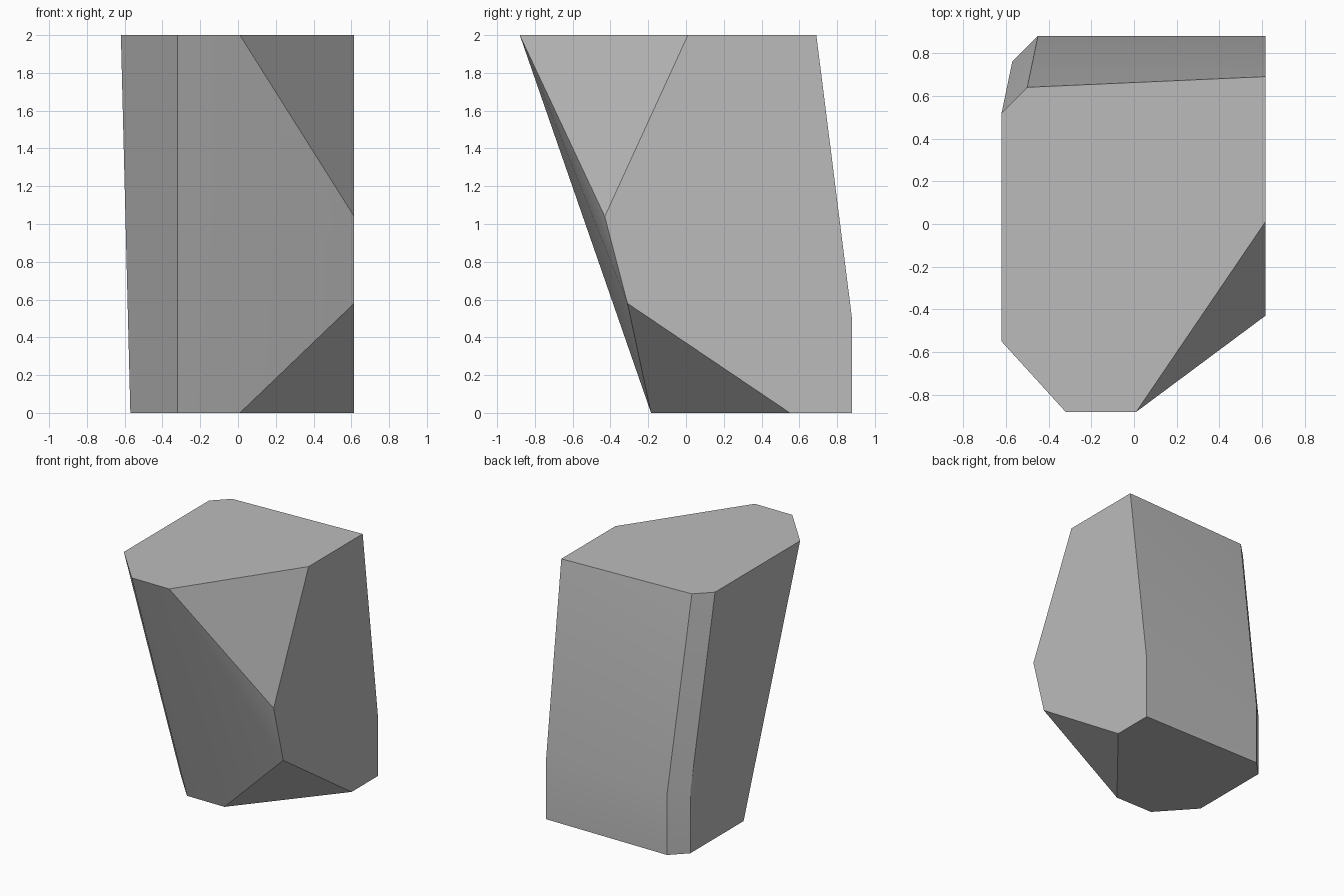
import bpy
import bmesh
import math

cube = bpy.data.objects.get("Cube")
if cube:
    bpy.data.objects.remove(cube, do_unlink=True)

# Single stone colour
stone = bpy.data.materials.new("stone_grey")
stone.use_nodes = True
colour = (0.5, 0.5, 0.5, 1)
stone.diffuse_color = colour
bsdf = next(n for n in stone.node_tree.nodes if n.type == "BSDF_PRINCIPLED")
bsdf.inputs["Base Color"].default_value = colour

SIDE = 0.615    # flat wall on the left
BACK = 0.88     # upright foot of the back wall
HEIGHT = 2.0

# Outlines, counter-clockwise in plan
top = [(SIDE, 0.69), (-0.5, 0.64), (-0.62, 0.52), (-0.62, -0.55),
       (-0.32, -BACK), (0.01, -BACK), (SIDE, 0.01)]
back_foot = [(SIDE, BACK), (-0.45, BACK), (-0.57, 0.76)]
base = back_foot + [(-0.57, 0.09), (-0.32, -0.185), (0.01, -0.185), (SIDE, 0.55)]

# Outer corners of the two chipped facets at the front left
chips = [(SIDE, -0.43, 1.04), (SIDE, -0.31, 0.58)]

points = list(chips)
for outline, z in ((base, 0.0), (back_foot, 0.49), (top, HEIGHT)):
    points += [(x, y, z) for x, y in outline]

# Wrap the corners into a chiselled block
bm = bmesh.new()
for p in points:
    bm.verts.new(p)
bmesh.ops.convex_hull(bm, input=bm.verts[:])
bmesh.ops.dissolve_limit(bm, angle_limit=math.radians(1.5),
                         verts=bm.verts[:], edges=bm.edges[:])
bmesh.ops.recalc_face_normals(bm, faces=bm.faces[:])
mesh = bpy.data.meshes.new("rock")
bm.to_mesh(mesh)
bm.free()

rock = bpy.data.objects.new("rock", mesh)
bpy.context.collection.objects.link(rock)
mesh.materials.append(stone)

# Soften the shallow bends, keep the chiselled edges crisp
bpy.ops.object.select_all(action="DESELECT")
rock.select_set(True)
bpy.context.view_layer.objects.active = rock
bpy.ops.object.shade_smooth_by_angle(angle=math.radians(30))
